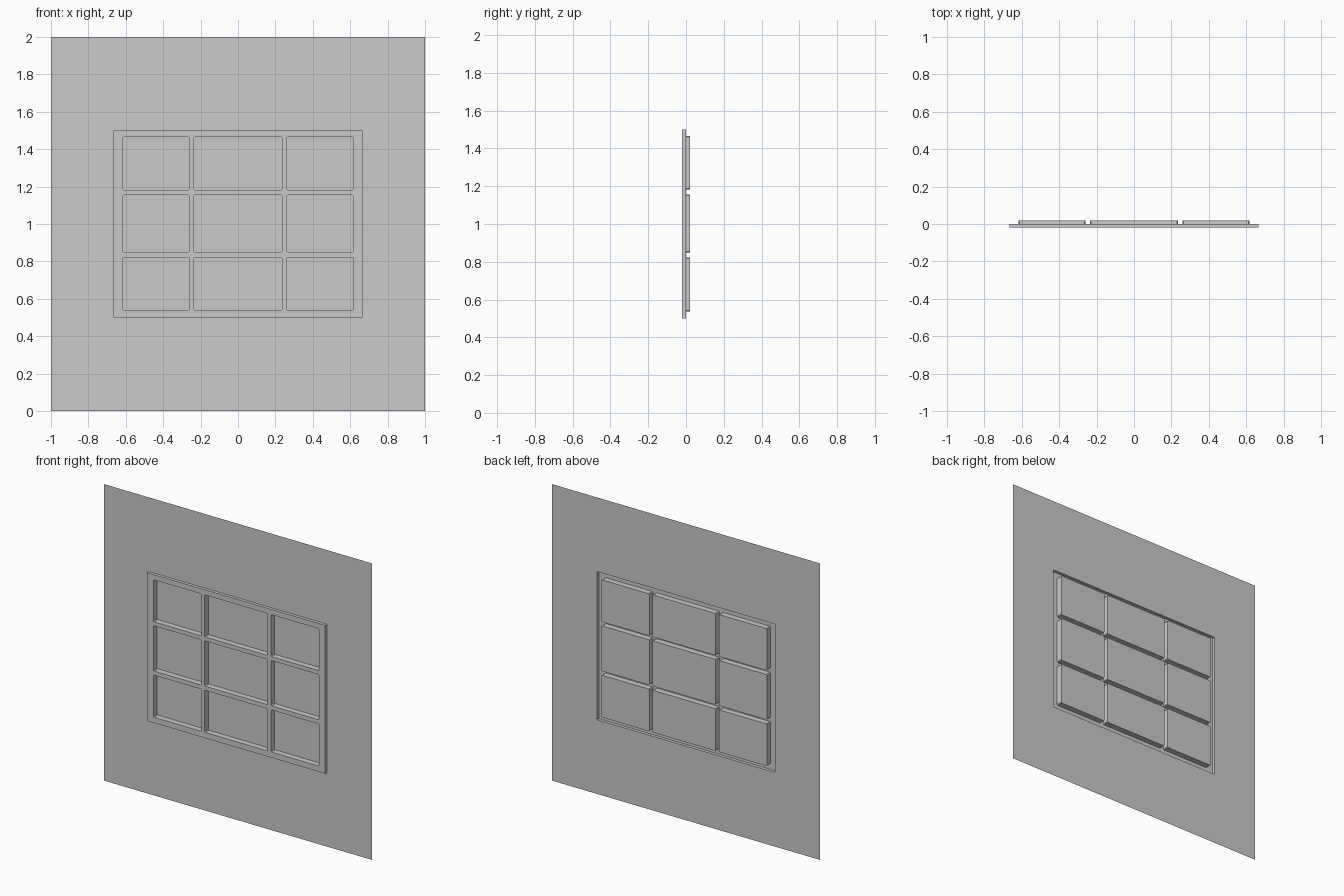
import bpy, bmesh

if "Cube" in bpy.data.objects:
    bpy.data.objects.remove(bpy.data.objects["Cube"])

W, Z0, Z1 = 0.665, 0.5, 1.5      # window outline
D = 0.02                         # frame depth forward, pane depth backward


def grid(bm, xs, zs, y, skip=()):
    """Welded sheet of quads facing -y; returns faces keyed by cell."""
    v = [[bm.verts.new((x, y, z)) for z in zs] for x in xs]
    return {(i, j): bm.faces.new((v[i][j], v[i + 1][j], v[i + 1][j + 1], v[i][j + 1]))
            for i in range(len(xs) - 1) for j in range(len(zs) - 1)
            if (i, j) not in skip}


def finish(bm, name):
    loose = [v for v in bm.verts if not v.link_faces]
    bmesh.ops.delete(bm, geom=loose, context='VERTS')
    mesh = bpy.data.meshes.new(name)
    bm.to_mesh(mesh)
    bm.free()
    ob = bpy.data.objects.new(name, mesh)
    bpy.context.collection.objects.link(ob)
    return ob


# Wall: thin sheet with the window opening
bm = bmesh.new()
grid(bm, [-1, -W, W, 1], [0, Z0, Z1, 2], 0, skip={(1, 1)})
finish(bm, "wall")

# Window: raised frame and bars, with nine panes pushed back through the wall
bm = bmesh.new()
xs = [-W, -0.617, -0.26, -0.236, 0.236, 0.26, 0.617, W]
zs = [Z0, 0.538, 0.822, 0.85, 1.155, 1.182, 1.465, Z1]
cells = grid(bm, xs, zs, -D)

# Outer frame edge running back to the wall
rim = [e for e in bm.edges if e.is_boundary]
new = bmesh.ops.extrude_edge_only(bm, edges=rim)["geom"]
for v in new:
    if isinstance(v, bmesh.types.BMVert):
        v.co.y = 0

# Recessed panes
for (i, j), face in cells.items():
    if i % 2 and j % 2:
        new = bmesh.ops.extrude_discrete_faces(bm, faces=[face])["faces"][0]
        for v in new.verts:
            v.co.y = D

# Slightly eased pane corners
corners = [e for e in bm.edges
           if abs(e.verts[0].co.y - e.verts[1].co.y) > 1.5 * D]
bmesh.ops.bevel(bm, geom=corners, offset=0.005, segments=1,
                affect='EDGES', profile=0.5)
bmesh.ops.recalc_face_normals(bm, faces=bm.faces[:])
finish(bm, "window")
